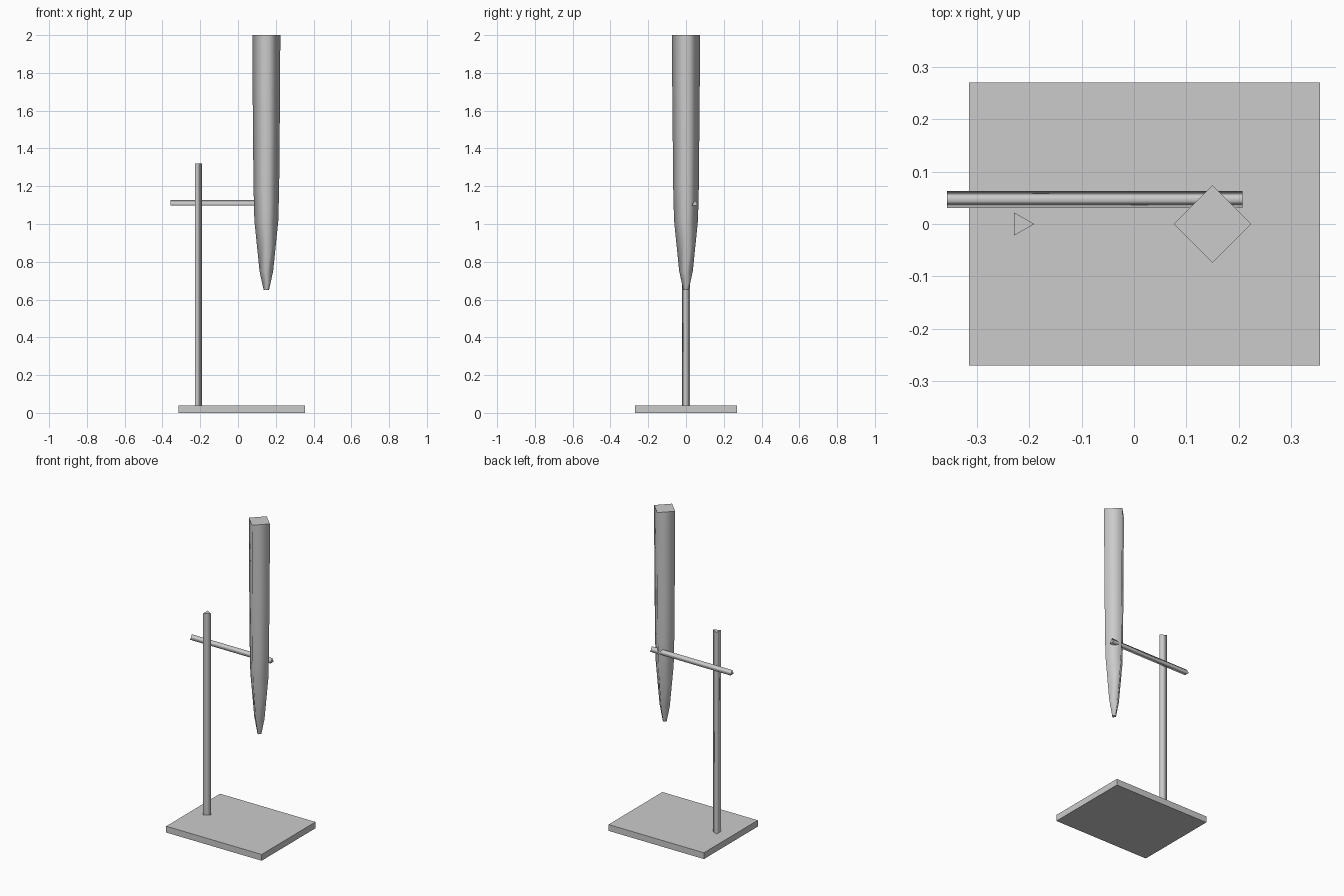
import bpy, bmesh, math
from mathutils import Matrix, Vector

cube = bpy.data.objects.get("Cube")
if cube:
    bpy.data.objects.remove(cube, do_unlink=True)

GREY = (0.6, 0.6, 0.6, 1.0)
mat = bpy.data.materials.new("plain_grey")
mat.use_nodes = True
mat.diffuse_color = GREY
mat.node_tree.nodes["Principled BSDF"].inputs["Base Color"].default_value = GREY


def finish(name, bm, matrix):
    """Turn a bmesh into a placed object with the shared material."""
    bmesh.ops.recalc_face_normals(bm, faces=bm.faces)
    mesh = bpy.data.meshes.new(name)
    bm.to_mesh(mesh)
    bm.free()
    mesh.transform(matrix)
    mesh.materials.append(mat)
    obj = bpy.data.objects.new(name, mesh)
    bpy.context.collection.objects.link(obj)
    return obj


def lathe(name, sides, profile, matrix):
    """Few-sided turned solid from (height, radius) rings: smooth sides, crisp flat ends."""
    bm = bmesh.new()
    rings = []
    for z, r in profile:
        angles = [2 * math.pi * i / sides for i in range(sides)]
        rings.append([bm.verts.new((r * math.cos(a), r * math.sin(a), z)) for a in angles])
    for low, high in zip(rings, rings[1:]):
        for i in range(sides):
            j = (i + 1) % sides
            bm.faces.new((low[i], low[j], high[j], high[i])).smooth = True
    for ring in (rings[0], rings[-1]):
        cap = bm.faces.new(ring)
        for edge in cap.edges:
            edge.smooth = False
    return finish(name, bm, matrix)


# Base plate
bm = bmesh.new()
bmesh.ops.create_cube(bm, size=1)
bmesh.ops.scale(bm, vec=Vector((0.67, 0.54, 0.04)), verts=bm.verts)
finish("base_plate", bm, Matrix.Translation((0.02, 0, 0.02)))

# Upright triangular post
lathe("upright_post", 3, [(0.04, 0.0255), (1.32, 0.0255)],
      Matrix.Translation((-0.216, 0, 0)))

# Horizontal triangular rod behind the post, one ridge pointing up
lay_down = Matrix(((0, 0, 1), (0, 1, 0), (-1, 0, 0))).to_4x4()
ridge_up = Matrix.Rotation(math.pi, 4, 'Z')
lathe("cross_rod", 3, [(0, 0.019), (0.564, 0.019)],
      Matrix.Translation((-0.357, 0.047, 1.107)) @ lay_down @ ridge_up)

# Four-sided tube tapering to a narrow tip
lathe("tapered_tube", 4,
      [(0.65, 0.014), (0.75, 0.036), (1.02, 0.0635), (1.2, 0.068), (1.75, 0.073), (2.0, 0.074)],
      Matrix.Translation((0.15, 0, 0)))
